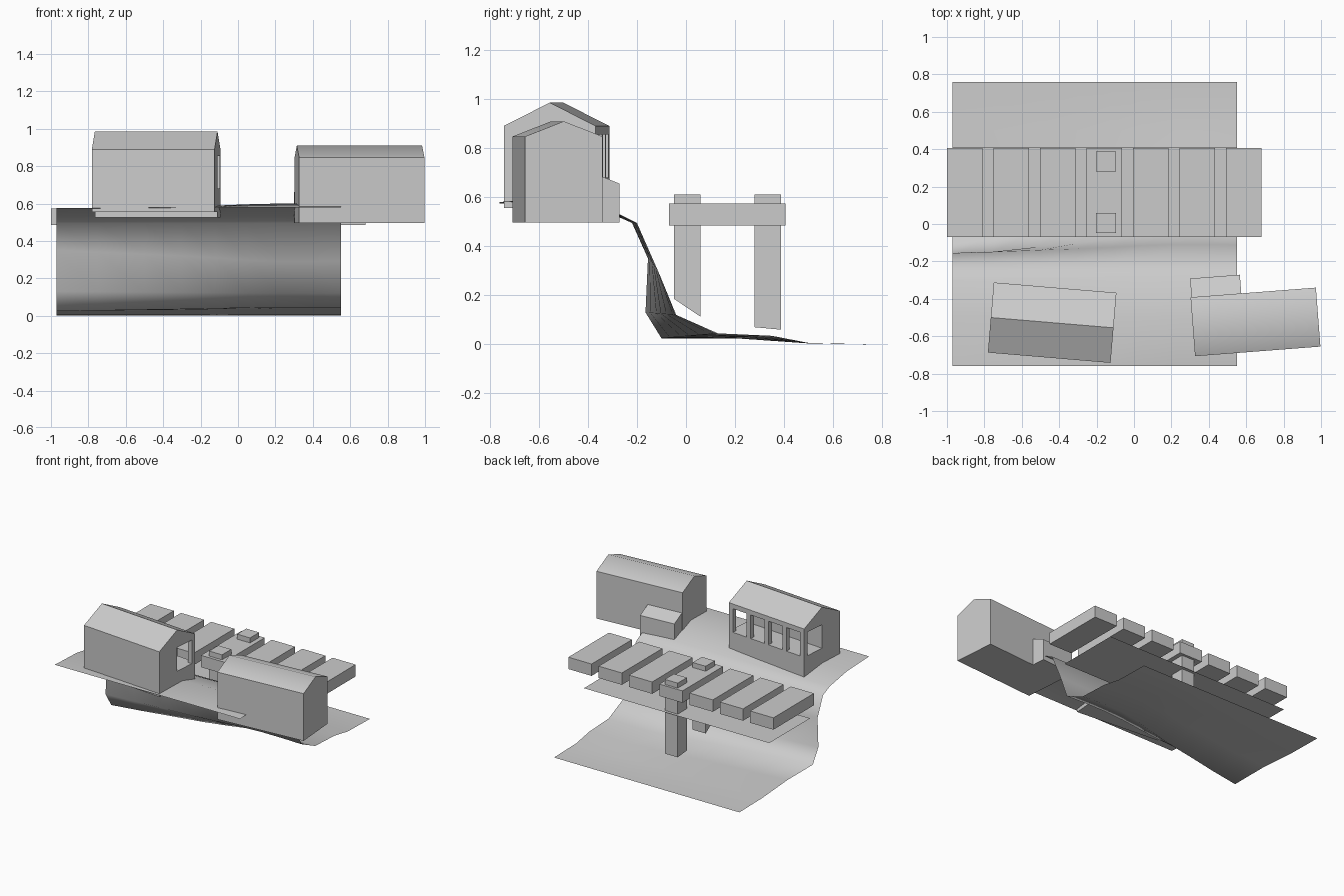
import bpy, bmesh
from math import radians
from mathutils import Matrix, Vector

if "Cube" in bpy.data.objects:
    bpy.data.objects.remove(bpy.data.objects["Cube"])


def make(name, verts, faces, smooth=None, mat=None):
    mesh = bpy.data.meshes.new(name)
    mesh.from_pydata(verts, [], faces)
    ob = bpy.data.objects.new(name, mesh)
    bpy.context.collection.objects.link(ob)
    if mat:
        mesh.transform(mat)
    if smooth:
        bpy.ops.object.select_all(action='DESELECT')
        ob.select_set(True)
        bpy.context.view_layer.objects.active = ob
        bpy.ops.object.shade_smooth_by_angle(angle=radians(smooth))
    return ob


def prism(name, profile, x0, x1, mat=None, smooth=None):
    """Extrude a (y, z) profile along x."""
    n = len(profile)
    verts = [(x, y, z) for x in (x0, x1) for y, z in profile]
    faces = [tuple(range(n))[::-1], tuple(range(n, 2 * n))]
    faces += [(i, (i + 1) % n, n + (i + 1) % n, n + i) for i in range(n)]
    return make(name, verts, faces, smooth, mat)


def box(name, x0, x1, y0, y1, z0, z1, mat=None):
    return prism(name, [(y0, z0), (y1, z0), (y1, z1), (y0, z1)], x0, x1, mat)


def placed(x, y, deg):
    return Matrix.Translation((x, y, 0)) @ Matrix.Rotation(radians(deg), 4, 'Z')


# Cliff terrain: blend from an overhanging left profile to a sloping right one
left = [(-.76, .575), (-.5, .565), (-.3, .53), (-.22, .495), (-.155, .35),
        (-.165, .13), (-.1, .025), (.2, .025), (.5, .004), (.76, 0)]
right = [(-.76, .58), (-.5, .6), (-.28, .535), (-.2, .495), (-.11, .29),
         (-.04, .12), (.13, .045), (.35, .035), (.5, .006), (.76, 0)]
stations = [(-.97, 0), (-.75, .15), (-.5, .35), (-.3, .5), (-.12, .68),
            (.05, .88), (.22, 1), (.4, 1), (.55, .95)]
verts = []
for x, t in stations:
    for a, b in zip(left, right):
        y, z = Vector(a).lerp(Vector(b), t)
        verts.append((x, y, z))
n = len(left)
faces = [(i * n + j, (i + 1) * n + j, (i + 1) * n + j + 1, i * n + j + 1)
         for i in range(len(stations) - 1) for j in range(n - 1)]
make("cliff_terrain", verts, faces, smooth=75)

# Flat sheet under the bridge
make("under_sheet", [(-.97, -.07, .38), (.55, -.07, .38), (.55, .41, .38), (-.97, .41, .38)],
     [(0, 1, 2, 3)])

# Bridge planks
for i in range(7):
    x = -1 + i * .2485
    box(f"plank_{i + 1}", x, x + .19, -.07, .405, .485, .573)

# Bridge posts with sloping feet
for name, y0, y1, za, zb in (("front_post", -.048, .06, .185, .112),
                             ("back_post", .28, .387, .07, .06)):
    prism(name, [(y0, za), (y1, zb), (y1, .61), (y0, .61)], -.203, -.097)

# Porch house: solid front room, open back porch, gable roof
m = placed(-.4375, -.5275, -4.8)
hx, hy = .329, .188
box("porch_house_room", -hx, hx, -hy, 0, .555, .89, m)
prism("porch_house_roof", [(-hy, .855), (hy, .855), (hy, .89), (0, .985), (-hy, .89)],
      -hx, hx, m)
box("porch_base", -hx, hx, 0, hy, .525, .68, m)
w = .035
for i in range(5):
    x = -hx + i * (2 * hx - w) / 4
    box(f"porch_post_{i + 1}", x, x + w, hy - w, hy, .68, .855, m)

# Plain house with a low lean-to at the back
m = placed(.6495, -.5235, 4.4)
hx, hy = .336, .158
prism("plain_house", [(-hy, .497), (hy, .497), (hy, .847), (0, .909), (-hy, .847)],
      -hx, hx, m, smooth=50)
prism("lean_to", [(hy - .01, .497), (hy + .1, .497), (hy + .1, .655), (hy - .01, .7)],
      -hx + .005, -hx + .272, m)

# Consistent normals
for ob in bpy.data.objects:
    bm = bmesh.new()
    bm.from_mesh(ob.data)
    if ob.name not in ("cliff_terrain", "under_sheet"):
        bmesh.ops.recalc_face_normals(bm, faces=bm.faces)
    bm.to_mesh(ob.data)
    bm.free()
